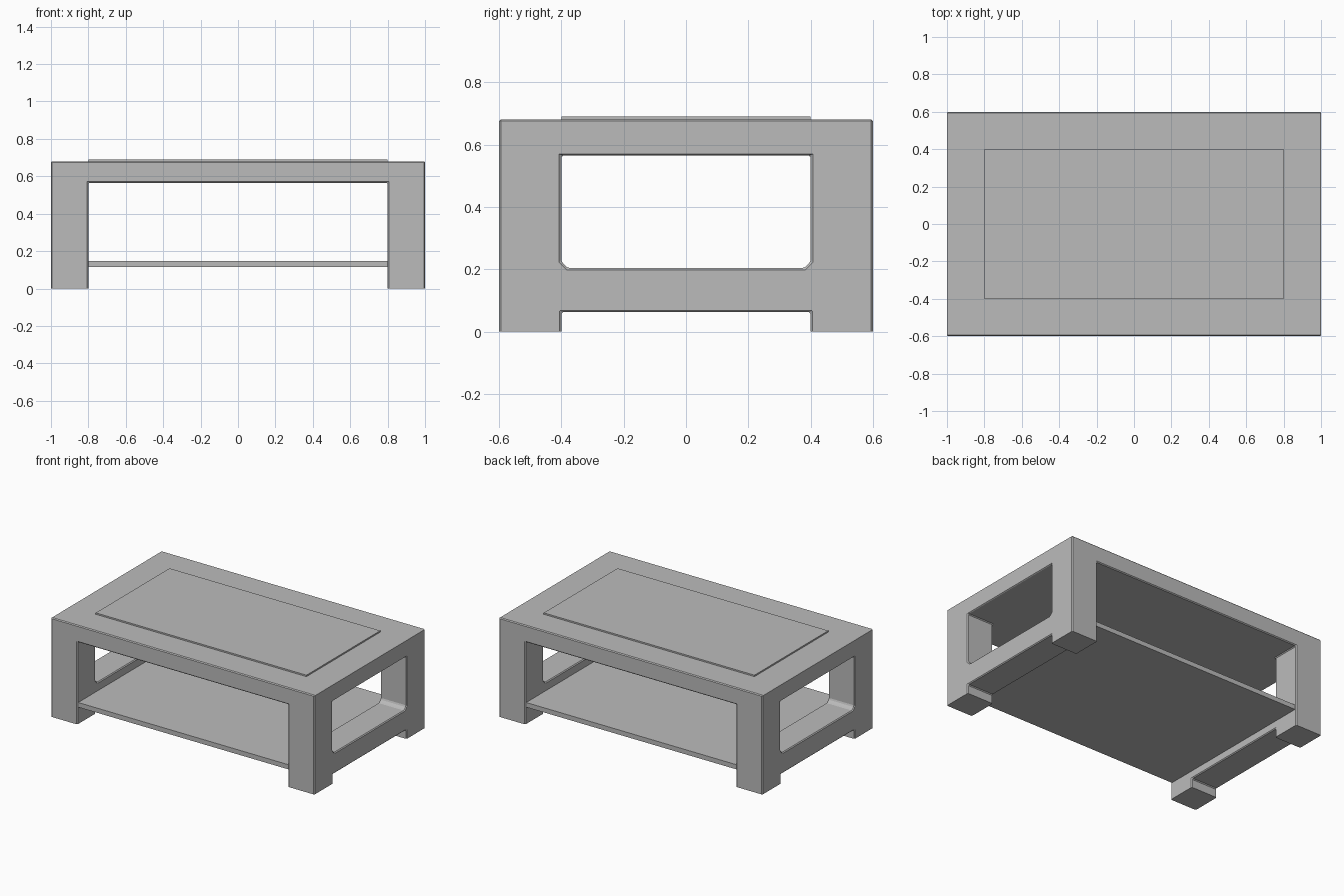
import bpy

cube = bpy.data.objects.get("Cube")
if cube:
    bpy.data.objects.remove(cube, do_unlink=True)

grey = bpy.data.materials.new("plain grey")
grey.use_nodes = True
GREY = (0.5, 0.5, 0.5, 1)
grey.diffuse_color = GREY
grey.node_tree.nodes["Principled BSDF"].inputs["Base Color"].default_value = GREY


def prism(name, profile, half, axis):
    """Extrude a closed profile (side, z) to +-half along axis 'x' or 'y'."""
    def point(d, p):
        return (d, p[0], p[1]) if axis == "x" else (p[0], d, p[1])
    n = len(profile)
    verts = [point(d, p) for d in (-half, half) for p in profile]
    faces = [list(range(n))[::-1], list(range(n, 2 * n))]
    faces += [[i, (i + 1) % n, (i + 1) % n + n, i + n] for i in range(n)]
    if axis == "y":
        faces = [f[::-1] for f in faces]
    mesh = bpy.data.meshes.new(name)
    mesh.from_pydata(verts, [], faces)
    mesh.materials.append(grey)
    obj = bpy.data.objects.new(name, mesh)
    bpy.context.collection.objects.link(obj)
    return obj


def rect(half_width, low, high):
    return [(-half_width, low), (half_width, low), (half_width, high), (-half_width, high)]


def cut(target, cutter):
    cutter.hide_render = True
    cutter.hide_set(True)
    mod = target.modifiers.new(cutter.name, "BOOLEAN")
    mod.object = cutter
    mod.operation = "DIFFERENCE"
    mod.solver = "EXACT"


# Frame: solid block with the long opening and the side openings cut out
BASE = -0.1
CEILING = 0.565
frame = prism("table_frame", rect(0.6, BASE, 0.68), 1.0, "x")
cut(frame, prism("long_opening_cutter", rect(0.8, -0.3, CEILING), 1.0, "y"))

# Side window with chamfered lower corners
c = 0.02
window = [(-0.4 + c, 0.204), (0.4 - c, 0.204), (0.4, 0.204 + c),
          (0.4, CEILING), (-0.4, CEILING), (-0.4, 0.204 + c)]
cut(frame, prism("side_window_cutter", window, 1.5, "x"))
cut(frame, prism("foot_gap_cutter", rect(0.4, -0.3, 0.062), 1.5, "x"))

# Softened edges, then feet trimmed flat on the floor
bevel = frame.modifiers.new("edge_bevel", "BEVEL")
bevel.width = 0.006
bevel.segments = 1
bevel.limit_method = "ANGLE"
cut(frame, prism("floor_cutter", rect(1.0, -0.5, 0.0), 1.5, "x"))

# Lower shelf and raised table-top panel
prism("lower_shelf", rect(0.59, 0.115, 0.147), 0.8, "x")
prism("top_panel", rect(0.4, 0.67, 0.69), 0.8, "x")
